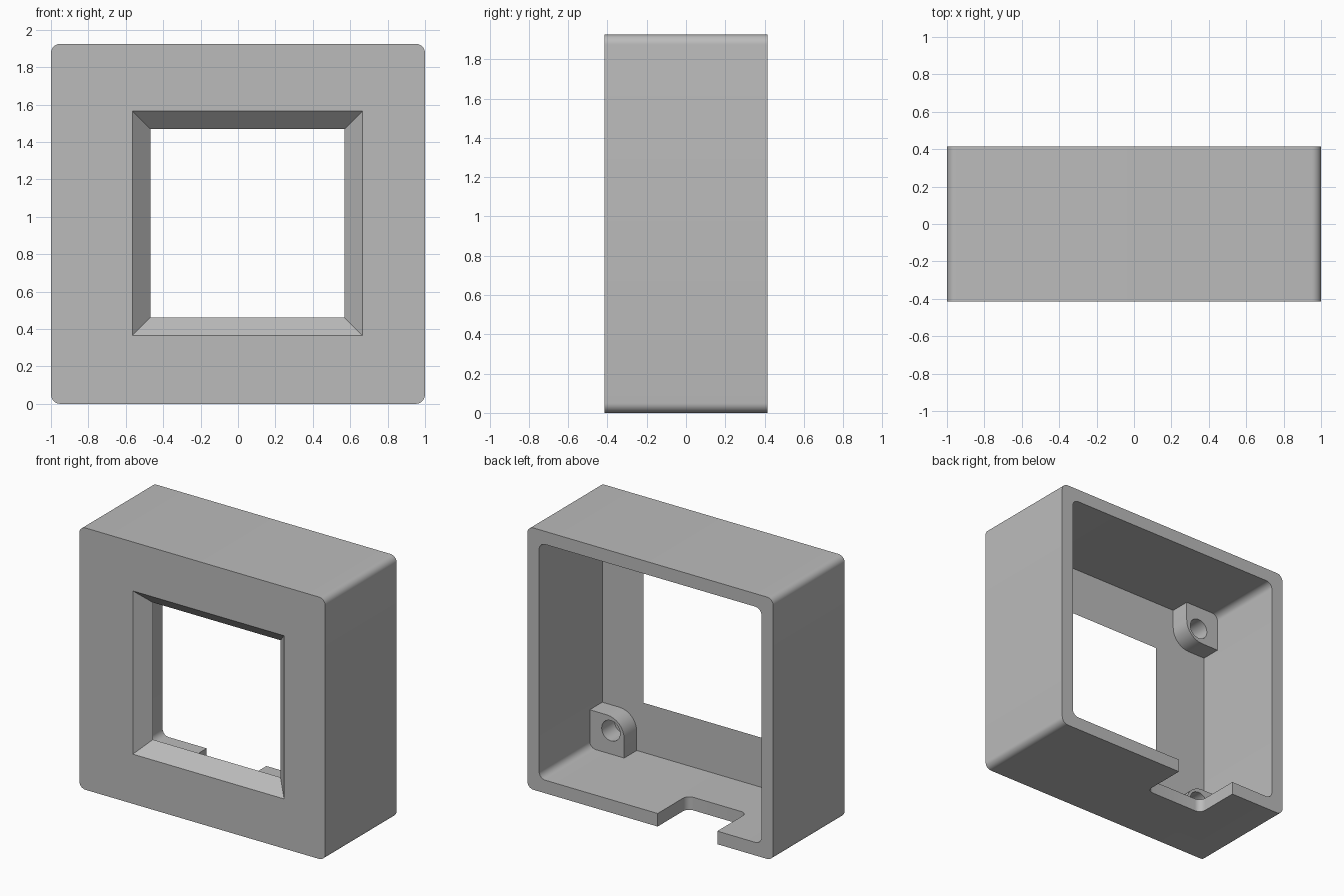
import bpy, bmesh, math

cube = bpy.data.objects.get("Cube")
if cube:
    bpy.data.objects.remove(cube, do_unlink=True)

# Main dimensions
HEIGHT = 1.925
BACK = 0.415
FRONT = -BACK
WALL = 0.096
PANEL = FRONT + WALL      # inner face of the front panel
MID = HEIGHT / 2
RADIUS = 0.05

grey = bpy.data.materials.new("plain grey")
grey.use_nodes = True
grey.diffuse_color = (0.5, 0.5, 0.5, 1)
grey.node_tree.nodes["Principled BSDF"].inputs["Base Color"].default_value = (0.5, 0.5, 0.5, 1)


def rounded_rect(a0, a1, b0, b1, radii, steps=8):
    """Outline with a radius for each corner, counter-clockwise from low-low."""
    points = []
    corners = [(a0, b0, 1, 1), (a1, b0, -1, 1), (a1, b1, -1, -1), (a0, b1, 1, -1)]
    for i, (a, b, sa, sb) in enumerate(corners):
        r = radii[i]
        if r == 0:
            points.append((a, b))
            continue
        for k in range(steps + 1):
            t = math.pi * (1 + i / 2 + k / steps / 2)
            points.append((a + sa * r + r * math.cos(t), b + sb * r + r * math.sin(t)))
    return points


def loft(name, start, end):
    """Solid between two matching 3D outlines."""
    bm = bmesh.new()
    first = [bm.verts.new(p) for p in start]
    last = [bm.verts.new(p) for p in end]
    bm.faces.new(first)
    bm.faces.new(last[::-1])
    for i in range(len(first)):
        j = (i + 1) % len(first)
        bm.faces.new((first[j], first[i], last[i], last[j]))
    bmesh.ops.recalc_face_normals(bm, faces=bm.faces)
    mesh = bpy.data.meshes.new(name)
    bm.to_mesh(mesh)
    bm.free()
    mesh.materials.append(grey)
    obj = bpy.data.objects.new(name, mesh)
    bpy.context.collection.objects.link(obj)
    return obj


def prism(name, outline, y0, y1):
    """Extrude an x-z outline along y."""
    return loft(name, [(x, y0, z) for x, z in outline], [(x, y1, z) for x, z in outline])


def select_only(obj):
    bpy.ops.object.select_all(action='DESELECT')
    obj.select_set(True)
    bpy.context.view_layer.objects.active = obj


def cut(target, cutter):
    cutter.hide_render = True
    mod = target.modifiers.new("cut", 'BOOLEAN')
    mod.operation = 'DIFFERENCE'
    mod.solver = 'EXACT'
    mod.object = cutter
    select_only(target)
    bpy.ops.object.modifier_apply(modifier=mod.name)
    bpy.data.objects.remove(cutter, do_unlink=True)


def smooth(obj):
    select_only(obj)
    bpy.ops.object.shade_smooth_by_angle(angle=math.radians(25))


# Housing shell, open at the back
housing = prism("housing", rounded_rect(-1, 1, 0, HEIGHT, [RADIUS] * 4), FRONT, BACK)
inside = 1 - WALL
cut(housing, prism("cavity_cutter", rounded_rect(-inside, inside, WALL, HEIGHT - WALL, [RADIUS] * 4),
                   PANEL, BACK + 0.1))


# Window with sides that slope inward through the panel
def window_outline(y):
    d = y - FRONT
    return [(x, y, z) for x, z in rounded_rect(-0.565 + d, 0.665 - d, 0.365 + d, 1.565 - d, [0] * 4)]


cut(housing, loft("window_cutter", window_outline(FRONT - 0.1), window_outline(PANEL + 0.1)))

# Cable notch at the back of the floor
notch = rounded_rect(-0.545, -0.06, 0.07, BACK + 0.1, [RADIUS, RADIUS, 0, 0])
cut(housing, loft("notch_cutter", [(x, y, -0.1) for x, y in notch],
                  [(x, y, WALL + 0.02) for x, y in notch]))
smooth(housing)

# Screw posts in the four inner corners
POST = 0.28
HOLE_IN = 0.172
HOLE_R = 0.075
for side, sx in (("left", 1), ("right", -1)):
    for level, sz in (("top", 1), ("bottom", -1)):
        def place(points):
            return [(sx * x, MID + sz * z) for x, z in points]

        x1, z1 = inside, MID - WALL
        outline = rounded_rect(x1 - POST, x1 + 0.02, z1 - POST, z1 + 0.02, [0.14, 0, RADIUS, 0])
        post = prism(f"screw_post_{level}_{side}", place(outline), PANEL - 0.01, -0.173)
        circle = [(x1 - HOLE_IN + HOLE_R * math.cos(k * math.pi / 16),
                   z1 - HOLE_IN + HOLE_R * math.sin(k * math.pi / 16)) for k in range(32)]
        cut(post, prism("hole_cutter", place(circle), PANEL - 0.1, 0))
        smooth(post)
bpy.ops.object.select_all(action='DESELECT')
